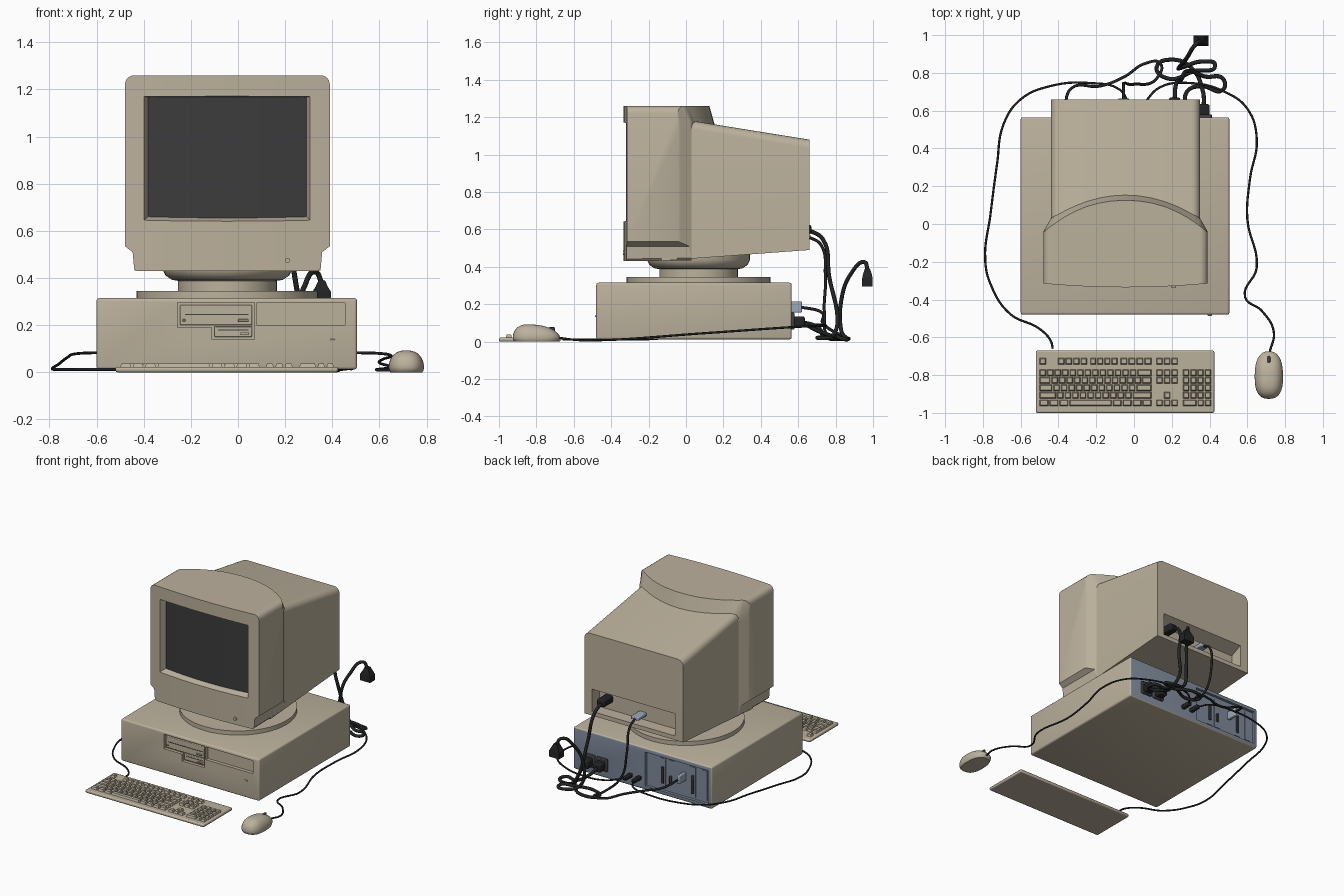
import bpy, bmesh, math
from mathutils import Vector

def material(name, rgb):
    m = bpy.data.materials.new(name)
    m.diffuse_color = (*rgb, 1)
    return m

BEIGE = material("beige plastic", (0.50, 0.44, 0.335))
SCREEN = material("dark glass", (0.045, 0.045, 0.046))
STEEL = material("blue grey steel", (0.215, 0.255, 0.33))
BLACK = material("black rubber", (0.016, 0.017, 0.018))
PORT = material("port grey", (0.05, 0.052, 0.056))
PALE = material("pale connector", (0.33, 0.40, 0.50))

def finish(name, bm, mat):
    bmesh.ops.recalc_face_normals(bm, faces=bm.faces)
    me = bpy.data.meshes.new(name)
    bm.to_mesh(me)
    bm.free()
    ob = bpy.data.objects.new(name, me)
    bpy.context.collection.objects.link(ob)
    if mat:
        me.materials.append(mat)
    return ob

def loft(name, rings, mat):
    """Skin closed rings of equal length and cap both ends."""
    bm = bmesh.new()
    vs = [[bm.verts.new(p) for p in r] for r in rings]
    n = len(rings[0])
    for a, b in zip(vs, vs[1:]):
        for i in range(n):
            bm.faces.new((a[i], a[(i + 1) % n], b[(i + 1) % n], b[i]))
    bm.faces.new(vs[0])
    bm.faces.new(vs[-1])
    return finish(name, bm, mat)

def rect(x0, x1, z0, z1, y):
    return [(x0, y, z0), (x1, y, z0), (x1, y, z1), (x0, y, z1)]

def bevel(ob, width, segments=3):
    m = ob.modifiers.new("bevel", "BEVEL")
    m.width, m.segments, m.limit_method = width, segments, "ANGLE"
    return ob

def box(name, x, y, z, mat, round_=0, segments=2):
    ob = loft(name, [rect(*x, *z, y[0]), rect(*x, *z, y[1])], mat)
    return bevel(ob, round_, segments) if round_ else ob

def apply(ob):
    bpy.context.view_layer.objects.active = ob
    for m in list(ob.modifiers):
        bpy.ops.object.modifier_apply(modifier=m.name)

def cut(ob, cutter):
    apply(ob)
    m = ob.modifiers.new("cut", "BOOLEAN")
    m.operation, m.object, m.solver = "DIFFERENCE", cutter, "EXACT"
    apply(ob)
    bpy.data.objects.remove(cutter)

def lathe(name, profile, centre, mat, n=48):
    rings = []
    for r, z in profile:
        rings.append([(centre[0] + r * math.cos(2 * math.pi * i / n),
                       centre[1] + r * math.sin(2 * math.pi * i / n), z) for i in range(n)])
    return loft(name, rings, mat)

def cable(name, pts, radius):
    cu = bpy.data.curves.new(name, "CURVE")
    cu.dimensions, cu.bevel_depth, cu.bevel_resolution = "3D", radius, 2
    cu.resolution_u, cu.use_fill_caps = 7, True
    sp = cu.splines.new("BEZIER")
    sp.bezier_points.add(len(pts) - 1)
    for bp, p in zip(sp.bezier_points, pts):
        bp.co = p
        bp.handle_left_type = bp.handle_right_type = "AUTO"
    cu.materials.append(BLACK)
    ob = bpy.data.objects.new(name, cu)
    bpy.context.collection.objects.link(ob)

# --- desktop case with drive bays and a rear port recess
case = box("computer_case", (-0.60, 0.505), (-0.48, 0.565), (0.012, 0.315), BEIGE, 0.012, 3)
L = [(-0.256, 0.19), (-0.11, 0.19), (-0.11, 0.14), (0.07, 0.14), (0.07, 0.295), (-0.256, 0.295)]
cut(case, loft("bay_cutter", [[(x, y, z) for x, z in L] for y in (-0.5, -0.458)], None))
cut(case, box("bay_cutter", (0.078, 0.455), (-0.5, -0.455), (0.2, 0.293), None))
cut(case, box("port_cutter", (-0.575, -0.07), (0.545, 0.6), (0.04, 0.285), None))
case.data.materials.append(STEEL)
for f in case.data.polygons:
    c = f.center
    inside = c.y > 0.54 and -0.58 < c.x < -0.06 and 0.035 < c.z < 0.29
    f.material_index = 1 if f.normal.y > 0.9 or inside else 0
# floppy drive faces and front details
box("floppy_face", (-0.246, 0.06), (-0.472, -0.45), (0.2, 0.285), BEIGE, 0.004)
box("floppy_face_lower", (-0.10, 0.06), (-0.472, -0.45), (0.15, 0.195), BEIGE, 0.004)
box("floppy_slot", (-0.225, 0.045), (-0.474, -0.46), (0.243, 0.247), PORT)
box("floppy_slot_lower", (-0.085, 0.045), (-0.474, -0.46), (0.178, 0.181), PORT)
for i, (x, z, w) in enumerate([(0.0, 0.216, 0.045), (-0.235, 0.216, 0.012), (0.01, 0.16, 0.035), (0.39, 0.132, 0.022)]):
    y = -0.486 if i == 3 else -0.48
    box(f"front_button_{i}", (x, x + w), (y, -0.455), (z, z + 0.009), BEIGE, 0.002)
# rear ports
for i, (x, z0, z1) in enumerate([(-0.20, 0.09, 0.21), (-0.265, 0.10, 0.16), (-0.44, 0.08, 0.21), (-0.53, 0.07, 0.25)]):
    box(f"card_bracket_{i}", (x - 0.022, x + 0.022), (0.54, 0.549), (0.055, 0.27), STEEL)
    if i < 3:
        box(f"card_port_{i}", (x - 0.009, x + 0.009), (0.54, 0.56), (z0, z1), PORT, 0.004)

# --- swivel stand
CX = -0.045
lathe("swivel_stand", [(0.385, 0.313), (0.385, 0.345), (0.21, 0.345), (0.21, 0.388), (0.235, 0.392),
                       (0.262, 0.41), (0.275, 0.435), (0.275, 0.47)], (CX, 0.067), BEIGE)

# --- monitor bezel, built as slices across the width
half = [0, 0.07, 0.14, 0.21, 0.27, 0.32, 0.36, 0.385, 0.396, 0.402, 0.41, 0.422, 0.43, 0.435]
slices = []
for x in [-h for h in reversed(half[1:])] + half:
    u = abs(x) / 0.435
    a = abs(x)
    zb = 0.43 + (0.012 * max(0, a - 0.385) / 0.011 if a <= 0.396 else 0)
    if a > 0.396:
        zb = 0.505 + 0.03 * (a - 0.396) / 0.039
    r = 0.04
    t = max(0, a - 0.435 + r)
    zt = 1.26 - (r - math.sqrt(max(0, r * r - t * t)))
    yf = -0.335 + 0.02 * u * u
    yu = 0.125 - 0.17 * u ** 2.2
    yl = 0.155 - 0.125 * (a / 0.395) ** 2 if a <= 0.395 else 0.03 - 0.07 * (a - 0.395) / 0.04
    yl = max(yl, yu + 0.001)
    ybot = min(0.03, yl)
    zl = 1.185 - 0.16 * (yl - 0.03)
    if a < 0.397:
        zbk = zb + 0.005
    else:
        zbk = zb
    slices.append([(CX + x, y, z) for y, z in ((yf, zb), (yf, zt), (yu, zt), (yl, zl - 0.01), (ybot, 1.12), (ybot, zbk))])
bezel = loft("monitor_bezel", slices, BEIGE)
cut(bezel, loft("screen_cutter", [rect(-0.415, 0.32, 0.632, 1.173, -0.36), rect(-0.378, 0.288, 0.663, 1.166, -0.27)], None))

# curved glass
N = 12
glass = []
for i in range(N + 1):
    u = 2 * i / N - 1
    x, y = CX + 0.345 * u, -0.294 + 0.016 * u * u
    glass.append([(x, y, 0.655), (x, y, 1.1705), (x, -0.26, 1.1705), (x, -0.26, 0.655)])
loft("screen_glass", glass, SCREEN)
lathe("monitor_button", [(0.011, 0), (0.011, 0.02)], (0, 0), BEIGE, 16)
b = bpy.context.collection.objects["monitor_button"]
b.rotation_euler.x, b.location = math.pi / 2, (0.21, -0.318, 0.475)

# monitor rear housing with a connector recess
housing = loft("monitor_housing", [rect(-0.44, 0.35, 0.432, 1.207, -0.13), rect(-0.44, 0.35, 0.49, 1.08, 0.66)], BEIGE)
bm = bmesh.new()
bm.from_mesh(housing.data)
top = [e for e in bm.edges if all(v.co.z > 1 for v in e.verts) and abs(e.verts[0].co.x - e.verts[1].co.x) < 0.01]
bmesh.ops.bevel(bm, geom=top, offset=0.045, segments=5, profile=0.5, affect="EDGES")
bm.to_mesh(housing.data)
bm.free()
cut(housing, loft("recess_cutter", [[(x, 0.57, 0.52), (x, 0.7, 0.52), (x, 0.7, 0.68), (x, 0.66, 0.68), (x, 0.57, 0.64)]
                                    for x in (-0.375, 0.29)], None))

# --- keyboard
box("keyboard_base", (-0.52, 0.425), (-1.0, -0.67), (0.0, 0.022), BEIGE, 0.008)
def keys(name, y, spans, h=0.034):
    """Fill each (start, end, count) span with tapered keys."""
    bm = bmesh.new()
    for x0, x1, count in spans:
        p = (x1 - x0) / count
        for i in range(count):
            a, c = x0 + i * p + 0.003, x0 + (i + 1) * p - 0.003
            low = [bm.verts.new(v) for v in ((a, y - h / 2, 0.02), (c, y - h / 2, 0.02), (c, y + h / 2, 0.02), (a, y + h / 2, 0.02))]
            k = 0.005
            up = [bm.verts.new(v) for v in ((a + k, y - h / 2 + k, 0.037), (c - k, y - h / 2 + k, 0.037),
                                            (c - k, y + h / 2 - k, 0.037), (a + k, y + h / 2 - k, 0.037))]
            bm.faces.new(up)
            for j in range(4):
                bm.faces.new((low[j], low[(j + 1) % 4], up[(j + 1) % 4], up[j]))
    finish(name, bm, BEIGE)
nav, pad = (0.115, 0.235, 3), (0.257, 0.41, 4)
keys("function_keys", -0.727, [(-0.503, -0.463, 1), (-0.405, -0.245, 4), (-0.235, -0.085, 4), (-0.075, 0.095, 4), nav])
keys("number_keys", -0.788, [(-0.503, 0.015, 13), (0.015, 0.095, 1), nav, pad])
keys("upper_letter_keys", -0.827, [(-0.503, -0.44, 1), (-0.44, 0.04, 12), (0.04, 0.095, 1), nav, pad])
keys("middle_letter_keys", -0.867, [(-0.503, -0.43, 1), (-0.43, 0.01, 11), (0.01, 0.095, 1), pad])
keys("lower_letter_keys", -0.907, [(-0.503, -0.41, 1), (-0.41, -0.01, 10), (-0.01, 0.095, 1), (0.155, 0.195, 1), pad])
keys("space_row_keys", -0.947, [(-0.503, -0.345, 3), (-0.345, -0.115, 1), (-0.115, 0.095, 4), nav, (0.257, 0.334, 1), (0.334, 0.41, 2)])

# --- mouse: a squashed, boxy dome
bm = bmesh.new()
bmesh.ops.create_uvsphere(bm, u_segments=32, v_segments=20, radius=1)
for v in bm.verts:
    x, y, z = v.co
    sq = lambda t: math.copysign(abs(t) ** 0.8, t)
    zz = 0.022 + 0.068 * z * (1 - 0.3 * y) if z > 0 else max(0, 0.022 + 0.05 * z)
    v.co = (0.714 + 0.075 * sq(x) * (1 - 0.05 * y), -0.80 + 0.126 * sq(y), zz)
finish("mouse_body", bm, BEIGE)
box("mouse_wheel", (0.706, 0.722), (-0.735, -0.70), (0.04, 0.077), PORT, 0.006)

# --- plugs and connectors
for i, x in enumerate((0.27, 0.37)):
    box(f"case_power_socket_{i}", (x - 0.042, x + 0.042), (0.56, 0.58), (0.065, 0.155), PORT, 0.005)
    box(f"case_power_plug_{i}", (x - 0.03, x + 0.03), (0.57, 0.635), (0.075, 0.135), BLACK, 0.01)
for i, x in enumerate((-0.025, 0.045)):
    box(f"input_plug_{i}", (x - 0.014, x + 0.014), (0.56, 0.64), (0.076, 0.104), BLACK, 0.006)
box("case_video_plug", (-0.382, -0.358), (0.54, 0.62), (0.155, 0.215), PALE, 0.006)
box("monitor_video_plug", (-0.085, -0.025), (0.56, 0.665), (0.55, 0.575), PALE, 0.006)
box("monitor_power_plug", (0.185, 0.245), (0.56, 0.67), (0.575, 0.625), BLACK, 0.01)
loft("wall_plug", [[(0.355 + sx * w, 0.97 + sy * d, z) for sx, sy in ((-1, -1), (1, -1), (1, 1), (-1, 1))]
                   for w, d, z in ((0.04, 0.028, 0.295), (0.04, 0.028, 0.34), (0.025, 0.022, 0.365), (0.014, 0.014, 0.39))], BLACK)

# --- cables
cable("keyboard_cable", [(-0.43, -0.66, 0.012), (-0.44, -0.62, 0.012), (-0.5, -0.555, 0.012), (-0.656, -0.476, 0.012),
      (-0.76, -0.317, 0.012), (-0.788, -0.185, 0.014), (-0.76, 0.05, 0.035), (-0.725, 0.317, 0.062), (-0.69, 0.53, 0.078),
      (-0.6, 0.66, 0.083), (-0.444, 0.73, 0.085), (-0.23, 0.746, 0.087), (-0.074, 0.71, 0.09), (-0.025, 0.63, 0.09)], 0.006)
cable("mouse_cable", [(0.718, -0.68, 0.02), (0.74, -0.57, 0.008), (0.677, -0.46, 0.008), (0.588, -0.386, 0.01), (0.65, -0.23, 0.02),
      (0.6, 0.026, 0.04), (0.614, 0.24, 0.055), (0.65, 0.45, 0.07), (0.6, 0.61, 0.08), (0.48, 0.70, 0.083),
      (0.3, 0.746, 0.085), (0.14, 0.725, 0.088), (0.045, 0.63, 0.09)], 0.006)
cable("video_cable", [(-0.055, 0.65, 0.562), (-0.055, 0.72, 0.52), (-0.05, 0.745, 0.35), (0.0, 0.74, 0.15), (0.12, 0.77, 0.025),
      (0.14, 0.85, 0.02), (0.06, 0.85, 0.025), (-0.05, 0.78, 0.06), (-0.18, 0.73, 0.1), (-0.33, 0.72, 0.16), (-0.37, 0.6, 0.187)], 0.008)
cable("monitor_power_cable", [(0.215, 0.65, 0.6), (0.22, 0.73, 0.55), (0.25, 0.765, 0.35), (0.3, 0.81, 0.1), (0.38, 0.78, 0.02),
      (0.47, 0.77, 0.02), (0.47, 0.71, 0.02), (0.36, 0.73, 0.03), (0.28, 0.70, 0.08), (0.27, 0.62, 0.105)], 0.011)
cable("wall_power_cable", [(0.37, 0.62, 0.105), (0.365, 0.70, 0.06), (0.31, 0.82, 0.02), (0.21, 0.87, 0.015), (0.12, 0.83, 0.015),
      (0.18, 0.77, 0.015), (0.32, 0.81, 0.03), (0.43, 0.84, 0.015), (0.36, 0.86, 0.015), (0.26, 0.83, 0.06), (0.24, 0.83, 0.22),
      (0.28, 0.88, 0.36), (0.33, 0.955, 0.425), (0.355, 0.97, 0.38)], 0.011)

# smooth the rounded surfaces while keeping edges crisp
bpy.ops.object.select_all(action="DESELECT")
for ob in bpy.context.scene.objects:
    if ob.type == "MESH":
        ob.select_set(True)
        bpy.context.view_layer.objects.active = ob
bpy.ops.object.shade_smooth_by_angle(angle=math.radians(30))
